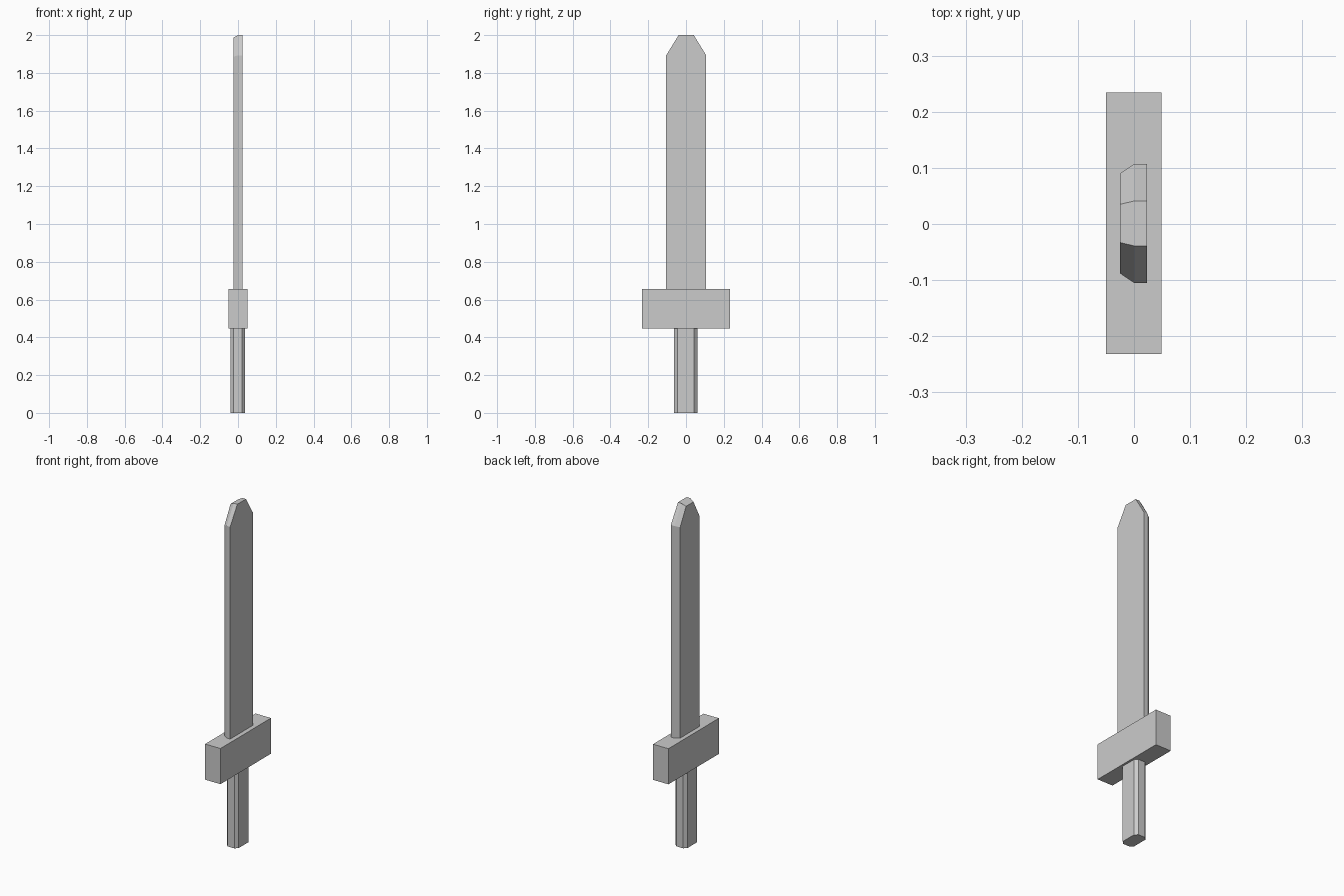
import bpy
import bmesh

if "Cube" in bpy.data.objects:
    bpy.data.objects.remove(bpy.data.objects["Cube"])


def loft(name, sections):
    """Skin a stack of matching closed rings and cap both ends."""
    bm = bmesh.new()
    rings = [[bm.verts.new(p) for p in ring] for ring in sections]
    for a, b in zip(rings, rings[1:]):
        for i in range(len(a)):
            j = (i + 1) % len(a)
            bm.faces.new((a[i], a[j], b[j], b[i]))
    bm.faces.new(rings[0][::-1])
    bm.faces.new(rings[-1])
    bmesh.ops.recalc_face_normals(bm, faces=bm.faces)
    mesh = bpy.data.meshes.new(name)
    bm.to_mesh(mesh)
    bm.free()
    obj = bpy.data.objects.new(name, mesh)
    bpy.context.collection.objects.link(obj)
    return obj


def prism(name, outline, z0, z1):
    return loft(name, [[(x, y, z) for x, y in outline] for z in (z0, z1)])


# Handle: chamfered rectangular bar
x0, x1, y0, y1, c = -0.04, 0.037, -0.063, 0.06, 0.017
prism("handle", [(x0 + c, y0), (x1 - c, y0), (x1, y0 + c), (x1, y1 - c),
                 (x1 - c, y1), (x0 + c, y1), (x0, y1 - c), (x0, y0 + c)], 0, 0.447)

# Crossguard: plain block
prism("crossguard", [(-0.05, -0.232), (0.049, -0.232),
                     (0.049, 0.234), (-0.05, 0.234)], 0.447, 0.655)


# Blade: flat bar bevelled on its -x side, with a blunt tapered tip
def blade_ring(wide, narrow, z, z_bevel):
    half = [(-0.025, narrow, z_bevel), (0.0, wide, z), (0.023, wide, z)]
    return ([(x, -w, h) for x, w, h in half]
            + [(x, w + 0.002, h) for x, w, h in reversed(half)])


loft("blade", [blade_ring(0.105, 0.088, 0.655, 0.655),
               blade_ring(0.105, 0.088, 1.893, 1.885),
               blade_ring(0.039, 0.033, 2.0, 1.987)])
